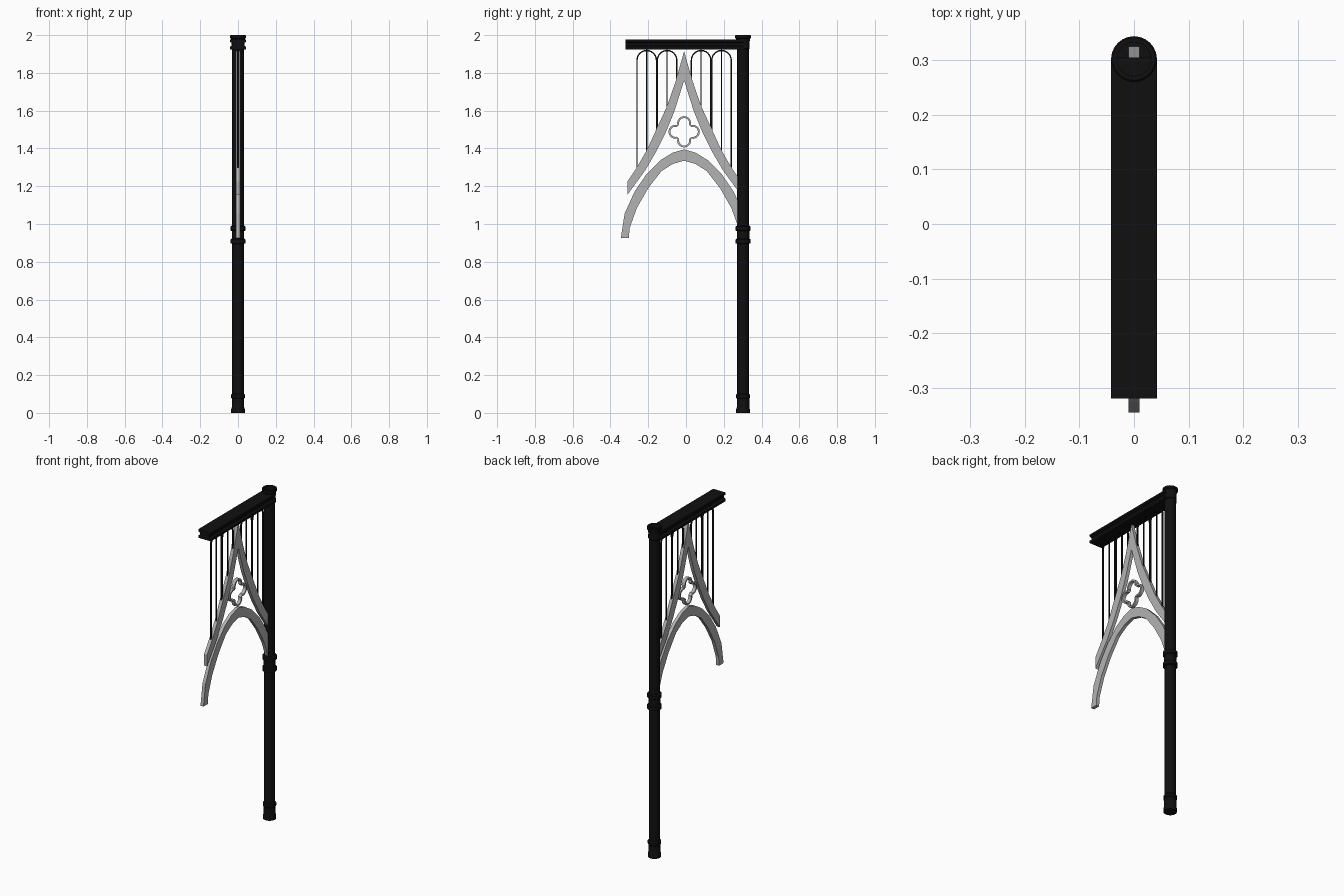
import bpy
import bmesh
from math import sin, cos, pi, radians

if "Cube" in bpy.data.objects:
    bpy.data.objects.remove(bpy.data.objects["Cube"], do_unlink=True)

MID = -0.01      # centre of the tracery along y
POST_Y = 0.302   # axis of the post


def material(name, value):
    m = bpy.data.materials.new(name)
    m.use_nodes = True
    col = (value, value, value, 1)
    m.diffuse_color = col
    m.node_tree.nodes["Principled BSDF"].inputs["Base Color"].default_value = col
    return m


BLACK = material("black_iron", 0.005)
GREY = material("grey_paint", 0.45)


def add_object(name, verts, faces, mat, smooth=False):
    mesh = bpy.data.meshes.new(name)
    mesh.from_pydata(verts, [], faces)
    bm = bmesh.new()
    bm.from_mesh(mesh)
    bmesh.ops.recalc_face_normals(bm, faces=bm.faces)
    bm.to_mesh(mesh)
    bm.free()
    mesh.materials.append(mat)
    ob = bpy.data.objects.new(name, mesh)
    bpy.context.collection.objects.link(ob)
    if smooth:
        bpy.ops.object.select_all(action="DESELECT")
        ob.select_set(True)
        bpy.context.view_layer.objects.active = ob
        bpy.ops.object.shade_smooth_by_angle(angle=radians(35))
    return ob


def band(name, outer, inner, half, mat, closed=False):
    """Strip between two (y, z) lines, given thickness along x."""
    n = len(outer)
    verts = []
    for a, b in zip(outer, inner):
        verts += [(-half, *a), (half, *a), (half, *b), (-half, *b)]
    faces = []
    for i in range(n if closed else n - 1):
        p, q = 4 * i, 4 * ((i + 1) % n)
        for k in range(4):
            l = (k + 1) % 4
            faces.append((p + k, p + l, q + l, q + k))
    if not closed:
        faces += [(0, 1, 2, 3), tuple(range(4 * n - 4, 4 * n))]
    return add_object(name, verts, faces, mat)


def mirrored(half_line):
    left = [(MID - d, z) for d, z in reversed(half_line)]
    return left + [(MID + d, z) for d, z in half_line[1:]]


# Turned post, hollow and open at the top
profile = [(0.036, 0), (0.036, 0.02), (0.033, 0.03), (0.033, 0.075),
           (0.037, 0.08), (0.037, 0.095), (0.031, 0.102),
           (0.031, 0.895), (0.04, 0.898), (0.04, 0.918), (0.033, 0.923),
           (0.033, 0.962), (0.04, 0.967), (0.04, 0.987), (0.031, 0.992),
           (0.031, 1.925), (0.035, 1.93), (0.033, 1.95), (0.037, 1.982),
           (0.042, 1.986), (0.042, 1.997), (0.039, 2.0), (0.031, 2.0), (0.031, 1.93)]
SIDES = 24
verts, faces = [], []
for r, z in profile:
    for s in range(SIDES):
        a = 2 * pi * s / SIDES
        verts.append((r * cos(a), POST_Y + r * sin(a), z))
for i in range(len(profile) - 1):
    for s in range(SIDES):
        t = (s + 1) % SIDES
        faces.append((i * SIDES + s, i * SIDES + t, (i + 1) * SIDES + t, (i + 1) * SIDES + s))
faces.append(tuple(range(SIDES)))
add_object("post", verts, faces, BLACK, smooth=True)

# Top beam with grooved sides
side = [(0.042, 1.924), (0.042, 1.938), (0.03, 1.944), (0.03, 1.958),
        (0.042, 1.964), (0.042, 1.976)]
section = side + [(-x, z) for x, z in reversed(side)]
n = len(section)
verts = [(x, y, z) for y in (-0.32, 0.305) for x, z in section]
faces = [(i, (i + 1) % n, n + (i + 1) % n, n + i) for i in range(n)]
faces += [tuple(range(n)), tuple(range(n, 2 * n))]
add_object("top_beam", verts, faces, BLACK)

# Pointed gable
gable_out = [(0, 1.915), (0.045, 1.755), (0.09, 1.625), (0.145, 1.505),
             (0.198, 1.39), (0.25, 1.3), (0.3, 1.225)]
gable_in = [(0, 1.76), (0.025, 1.68), (0.052, 1.595), (0.095, 1.49),
            (0.145, 1.388), (0.205, 1.285), (0.3, 1.155)]
band("gable", mirrored(gable_out), mirrored(gable_in), 0.01, GREY)

# Lower arch
arch_out = [(0, 1.395), (0.06, 1.378), (0.125, 1.338), (0.2, 1.263),
            (0.262, 1.172), (0.315, 1.055), (0.335, 0.925)]
arch_in = [(0, 1.335), (0.06, 1.318), (0.12, 1.28), (0.19, 1.19),
           (0.25, 1.085), (0.288, 0.98), (0.293, 0.925)]
band("lower_arch", mirrored(arch_out), mirrored(arch_in), 0.01, GREY)

# Four-lobed ring
outer, inner = [], []
for lobe in range(4):
    turn = lobe * pi / 2
    for k in range(11):
        a = turn + radians(-106.5 + 213 * k / 10)
        for line, r in ((outer, 0.037), (inner, 0.027)):
            line.append((MID + 0.046 * cos(turn) + r * cos(a),
                         1.488 + 0.046 * sin(turn) + r * sin(a)))
band("four_lobed_ring", outer, inner, 0.01, GREY, closed=True)


def gable_height(d):
    for (a, za), (b, zb) in zip(gable_out, gable_out[1:]):
        if a <= d <= b:
            return za + (zb - za) * (d - a) / (b - a)
    return gable_out[-1][1]


# Hanging bars: round-headed hoops, each with a thin middle bar
HEAD_Z = 1.867
for label, sign in (("front", -1), ("back", 1)):
    for number, centre in enumerate((0.198, 0.09), 1):
        lines = []
        for r in (0.055, 0.048):
            pts = [(centre + r, gable_height(centre + r) - 0.015)]
            pts += [(centre + r * cos(pi * k / 12), HEAD_Z + r * sin(pi * k / 12))
                    for k in range(13)]
            pts.append((centre - r, gable_height(centre - r) - 0.015))
            lines.append([(MID + sign * d, z) for d, z in pts])
        band(f"{label}_hoop_{number}", lines[0], lines[1], 0.004, BLACK)
        low = gable_height(centre) - 0.015
        edges = [[(MID + sign * centre + e, z) for z in (low, 1.93)]
                 for e in (-0.003, 0.003)]
        band(f"{label}_middle_bar_{number}", edges[0], edges[1], 0.003, BLACK)
